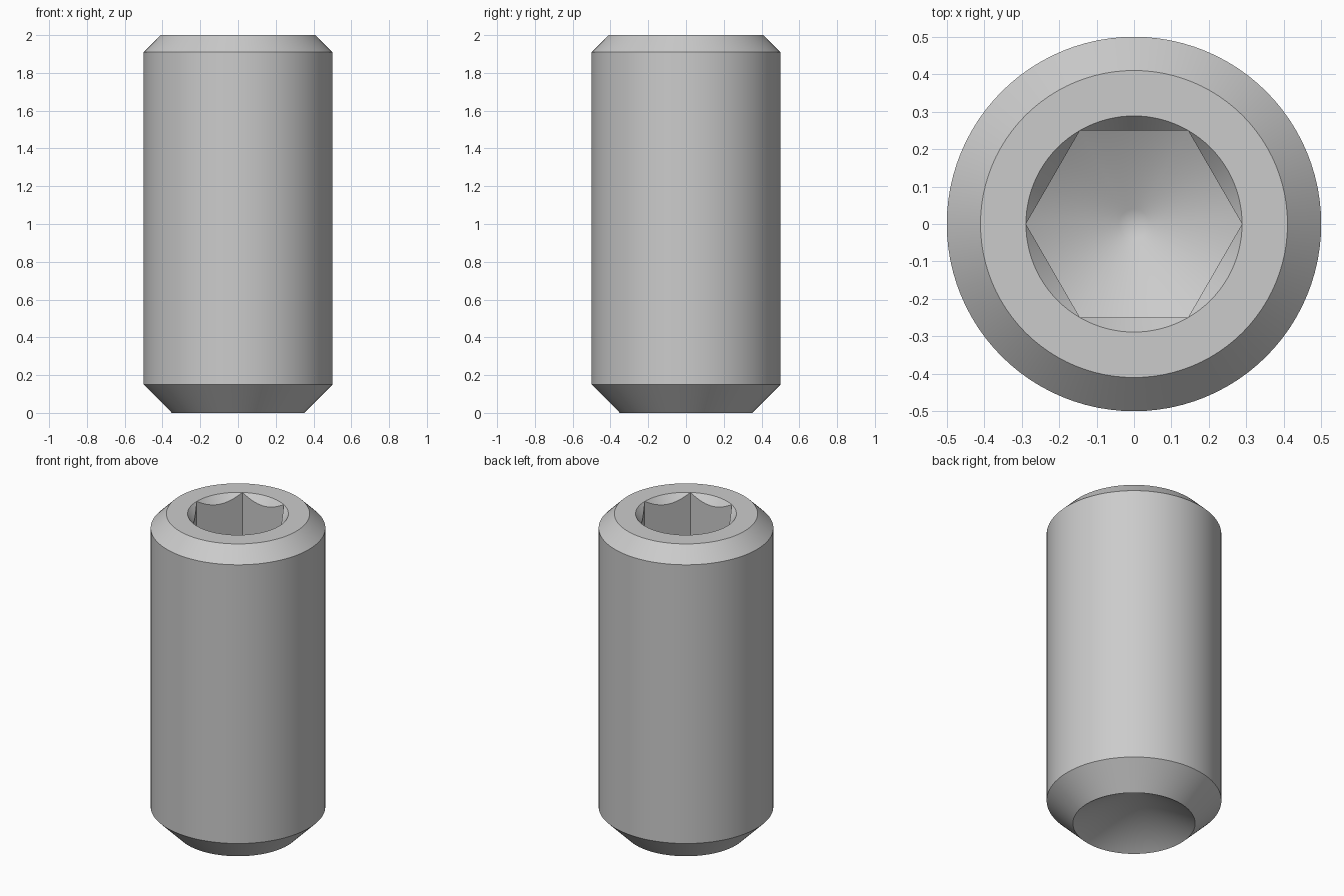
import bpy
import bmesh
from math import cos, sin, pi, radians, sqrt

if "Cube" in bpy.data.objects:
    bpy.data.objects.remove(bpy.data.objects["Cube"], do_unlink=True)

SEGMENTS = 96            # multiple of six, so the socket corners fall on vertices
FLAT = 0.25              # half the socket width across flats
CORNER = FLAT * 2 / sqrt(3)
SLOPE = 1 / sqrt(3)      # cone slope of the cup and the socket floor
FLOOR = 1.4              # height of the socket floor at its flats


def circle(radius, height):
    return lambda a: (radius, height)


def hexagon(height_at):
    def ring(a):
        radius = FLAT / cos(a % (pi / 3) - pi / 6)
        return radius, height_at(radius)
    return ring


# Rings from the cup apex, up the outside and down into the socket
rings = [
    circle(0.35, 0),
    circle(0.5, 0.15),
    circle(0.5, 1.91),
    circle(0.41, 2),
    circle(CORNER, 2),
    hexagon(lambda r: 2 - (CORNER - r) * 1.2),
    hexagon(lambda r: FLOOR + (r - FLAT) * SLOPE),
    circle(0.04, FLOOR - (FLAT - 0.04) * SLOPE),
]

bm = bmesh.new()
loops = []
for ring in rings:
    loop = []
    for i in range(SEGMENTS):
        a = 2 * pi * i / SEGMENTS
        r, z = ring(a)
        loop.append(bm.verts.new((r * cos(a), r * sin(a), z)))
    loops.append(loop)

for low, high in zip(loops, loops[1:]):
    for i in range(SEGMENTS):
        j = (i + 1) % SEGMENTS
        bm.faces.new((low[i], low[j], high[j], high[i]))

# Conical cup underneath and blunt tip at the bottom of the socket
cup = bm.verts.new((0, 0, 0.35 * SLOPE))
tip = bm.verts.new((0, 0, FLOOR - FLAT * SLOPE + 0.015))
for i in range(SEGMENTS):
    j = (i + 1) % SEGMENTS
    bm.faces.new((cup, loops[0][j], loops[0][i]))
    bm.faces.new((tip, loops[-1][i], loops[-1][j]))

bmesh.ops.remove_doubles(bm, verts=bm.verts, dist=1e-5)
bmesh.ops.recalc_face_normals(bm, faces=bm.faces)

mesh = bpy.data.meshes.new("set_screw")
bm.to_mesh(mesh)
bm.free()
screw = bpy.data.objects.new("set_screw", mesh)
bpy.context.collection.objects.link(screw)

# Plain grey steel
steel = bpy.data.materials.new("grey_steel")
steel.use_nodes = True
colour = (0.6, 0.6, 0.6, 1)
steel.diffuse_color = colour
steel.node_tree.nodes["Principled BSDF"].inputs["Base Color"].default_value = colour
mesh.materials.append(steel)

bpy.ops.object.select_all(action="DESELECT")
screw.select_set(True)
bpy.context.view_layer.objects.active = screw
bpy.ops.object.shade_smooth_by_angle(angle=radians(35))
